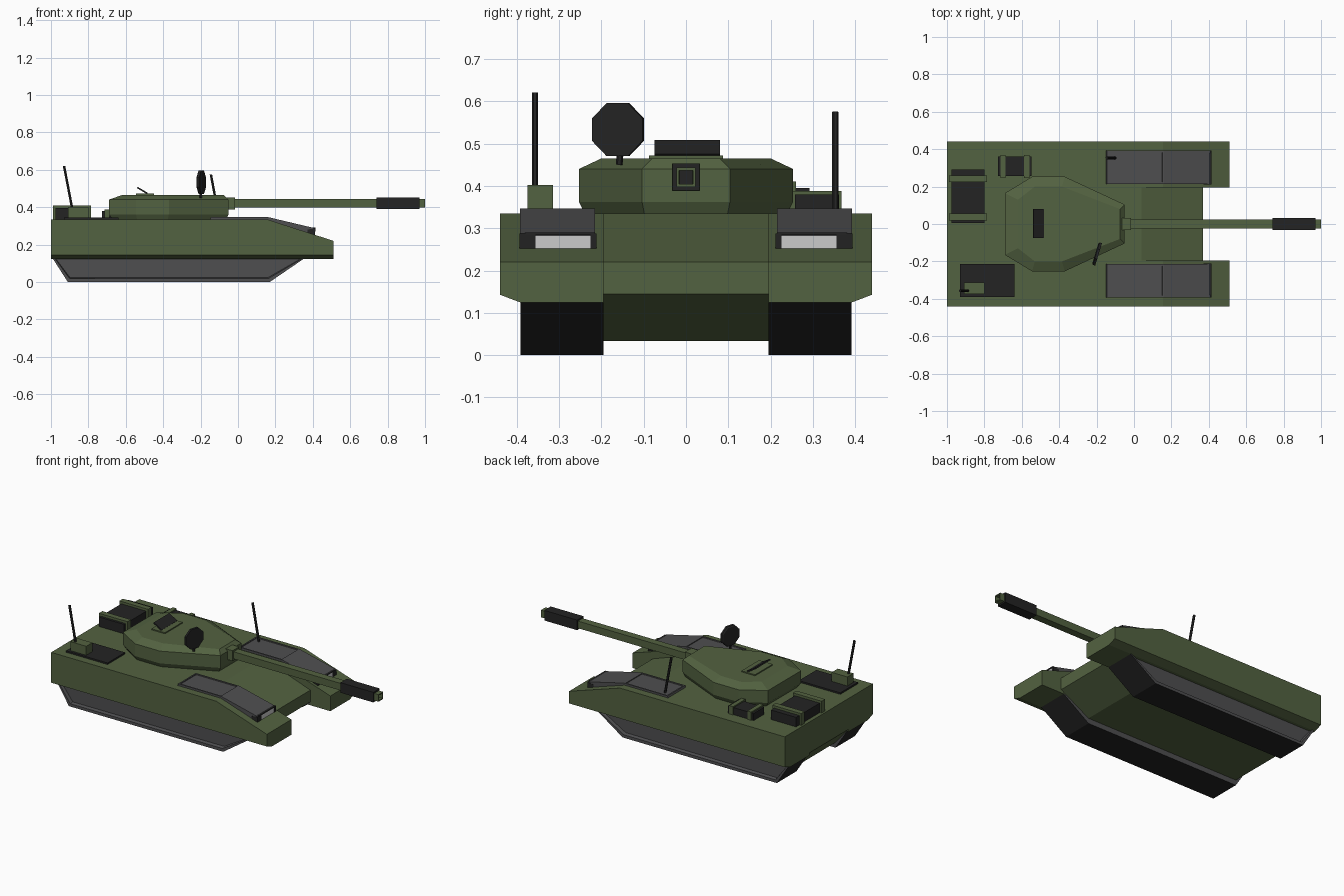
import bpy, bmesh, math
from mathutils import Vector, Matrix

if "Cube" in bpy.data.objects:
    bpy.data.objects.remove(bpy.data.objects["Cube"])

def mat(name, r, g, b):
    m = bpy.data.materials.new(name)
    m.diffuse_color = (r, g, b, 1)
    m.use_nodes = True
    m.node_tree.nodes["Principled BSDF"].inputs["Base Color"].default_value = m.diffuse_color
    return m

GREEN = mat("olive green", 0.086, 0.122, 0.052)
GREY = mat("dark grey", 0.077, 0.077, 0.080)
BLACK = mat("black", 0.017, 0.017, 0.017)
LAMP = mat("lamp white", 0.60, 0.60, 0.60)

def finish(bm, name, mats):
    bmesh.ops.recalc_face_normals(bm, faces=bm.faces)
    me = bpy.data.meshes.new(name)
    bm.to_mesh(me)
    bm.free()
    for m in mats:
        me.materials.append(m)
    ob = bpy.data.objects.new(name, me)
    bpy.context.collection.objects.link(ob)
    return ob

def loft_bm(sections):
    """Bridge closed sections of equal point count and cap the ends."""
    bm = bmesh.new()
    rings = [[bm.verts.new(p) for p in s] for s in sections]
    n = len(rings[0])
    for a, b in zip(rings, rings[1:]):
        for i in range(n):
            j = (i + 1) % n
            bm.faces.new((a[i], a[j], b[j], b[i]))
    caps = [bm.faces.new(rings[0]), bm.faces.new(rings[-1])]
    bmesh.ops.recalc_face_normals(bm, faces=bm.faces)
    return bm, caps

def loft(name, sections, m):
    return finish(loft_bm(sections)[0], name, [m])

def side(profile, y):
    return [(x, y, z) for x, z in profile]

def box(name, x, y, z, m):
    p = [(x[0], z[0]), (x[1], z[0]), (x[1], z[1]), (x[0], z[1])]
    return loft(name, [side(p, y[0]), side(p, y[1])], m)

def rod(name, a, b, r, m, sides=6):
    a, b = Vector(a), Vector(b)
    bm = bmesh.new()
    rot = Vector((0, 0, 1)).rotation_difference(b - a).to_matrix().to_4x4()
    bmesh.ops.create_cone(bm, cap_ends=True, segments=sides, radius1=r, radius2=r,
                          depth=(b - a).length, matrix=Matrix.Translation((a + b) / 2) @ rot)
    return finish(bm, name, [m])

# central hull
hull = [(-1, 0.14), (-0.91, 0.033), (0.17, 0.033), (0.37, 0.145), (0.37, 0.22),
        (0.04, 0.335), (-1, 0.335)]
loft("centre_hull", [side(hull, -0.197), side(hull, 0.197)], GREEN)

def sponson(low):
    return [(-1, low), (0.51, low), (0.51, 0.22), (0.155, 0.335), (-1, 0.335)]

for s, tag in ((1, "left"), (-1, "right")):
    # side hull with bevelled lower edge
    loft("side_hull_" + tag, [side(sponson(0.124), s * 0.195), side(sponson(0.124), s * 0.39),
                              side(sponson(0.143), s * 0.44)], GREEN)

    # track with recessed grey sides and black tread
    track = [(-1, 0.14), (-0.91, 0), (0.17, 0), (0.375, 0.14)]
    bm, caps = loft_bm([side(track, s * 0.195), side(track, s * 0.391)])
    for f in bm.faces:
        f.material_index = 0 if f in caps else 1
    bmesh.ops.inset_individual(bm, faces=[caps[1]], thickness=0.02, depth=0)
    bmesh.ops.inset_individual(bm, faces=[caps[1]], thickness=0.006, depth=-0.02)
    finish(bm, "track_" + tag, [GREY, BLACK])

    # fender cover: raised rear panel and sloping front
    y0, y1 = s * 0.215, s * 0.392
    panel = [(-0.15, 0.33), (0.16, 0.33), (0.16, 0.347), (-0.145, 0.347)]
    bm, caps = loft_bm([side(panel, y0), side(panel, y1)])
    top = [f for f in bm.faces if f.normal.z > 0.9]
    bmesh.ops.inset_individual(bm, faces=top, thickness=0.012, depth=0)
    bmesh.ops.inset_individual(bm, faces=top, thickness=0.001, depth=-0.005)
    finish(bm, "fender_panel_" + tag, [GREY])
    slope = [(0.16, 0.325), (0.38, 0.255), (0.412, 0.284), (0.405, 0.289), (0.16, 0.347)]
    loft("fender_slope_" + tag, [side(slope, y0), side(slope, y1)], GREY)

    # headlamp with black cheeks and a thin black visor
    cheek = [(0.372, 0.25), (0.412, 0.25), (0.414, 0.287), (0.372, 0.28)]
    for i, (a, b) in enumerate(((0.211, 0.226), (0.356, 0.394))):
        loft(f"lamp_cheek_{tag}_{i}", [side(cheek, s * a), side(cheek, s * b)], BLACK)
    box("lamp_visor_" + tag, (0.400, 0.415), (y0, s * 0.38), (0.284, 0.290), BLACK)
    box("lamp_" + tag, (0.37, 0.411), (s * 0.226, s * 0.356), (0.25, 0.285), LAMP)

# turret
half = [(-0.69, 0.165), (-0.545, 0.253), (-0.37, 0.253), (-0.05, 0.104)]
roof = [(-0.62, 0.13), (-0.53, 0.2), (-0.385, 0.2), (-0.075, 0.08)]
foot = [(-0.67, 0.155), (-0.54, 0.238), (-0.375, 0.238), (-0.065, 0.098)]
def ring(pts, z):
    return [(x, y, z) for x, y in pts] + [(x, -y, z) for x, y in reversed(pts)]
loft("turret", [ring(foot, 0.333), ring(half, 0.362), ring(half, 0.44), ring(roof, 0.465)], GREEN)

# gun
box("gun_mantlet", (-0.065, -0.015), (-0.033, 0.033), (0.388, 0.453), GREEN)
box("gun_barrel", (-0.02, 0.75), (-0.023, 0.023), (0.398, 0.443), GREEN)
box("gun_sleeve", (0.74, 0.97), (-0.032, 0.032), (0.389, 0.453), BLACK)
bm, caps = loft_bm([[(x, y, z) for y, z in ((-0.023, 0.398), (0.023, 0.398), (0.023, 0.443),
                                          (-0.023, 0.443))] for x in (0.96, 1.0)])
bmesh.ops.inset_individual(bm, faces=[caps[1]], thickness=0.009, depth=0)
bmesh.ops.inset_individual(bm, faces=[caps[1]], thickness=0.001, depth=-0.03)
caps[1].material_index = 1
finish(bm, "gun_muzzle", [GREEN, BLACK])

# roof hatch with tilted black plate
box("hatch_base", (-0.545, -0.45), (-0.088, 0.088), (0.46, 0.472), GREEN)
plate = [(-0.487, 0.470), (-0.481, 0.476), (-0.537, 0.509), (-0.541, 0.502)]
loft("hatch_plate", [side(plate, -0.075), side(plate, 0.08)], BLACK)

# octagonal searchlight on a short stalk
d = Vector((math.cos(math.radians(-17)), math.sin(math.radians(-17)), 0))
c = Vector((-0.198, -0.16, 0.533))
u = Vector((-d.y, d.x, 0))
def octagon(r, off):
    return [c + d * off + r * (u * math.cos(a) + Vector((0, 0, math.sin(a))))
            for a in [math.radians(22.5 + 45 * i) for i in range(8)]]
loft("searchlight", [octagon(0.060, -0.009), octagon(0.068, -0.004), octagon(0.068, 0.009)], BLACK)
rod("searchlight_stalk", (-0.2, -0.158, 0.45), (-0.198, -0.155, 0.485), 0.008, BLACK)

# antennas and rear deck plate
box("deck_plate", (-0.93, -0.64), (-0.39, -0.215), (0.33, 0.345), BLACK)
box("antenna_base", (-0.91, -0.80), (-0.375, -0.314), (0.335, 0.402), GREEN)
rod("rear_antenna", (-0.887, -0.357, 0.395), (-0.93, -0.357, 0.62), 0.0075, BLACK)
rod("front_antenna", (-0.10, 0.353, 0.335), (-0.145, 0.353, 0.575), 0.0075, BLACK)

# stowage boxes with green straps
box("rear_box", (-0.975, -0.80), (0.005, 0.292), (0.33, 0.395), BLACK)
for i, y in enumerate((0.02, 0.225)):
    box(f"rear_strap_{i}", (-0.988, -0.787), (y, y + 0.035), (0.33, 0.41), GREEN)
box("side_box", (-0.727, -0.547), (0.257, 0.362), (0.33, 0.38), BLACK)
for i, x in enumerate((-0.714, -0.587)):
    box(f"side_strap_{i}", (x, x + 0.027), (0.245, 0.368), (0.33, 0.388), GREEN)
